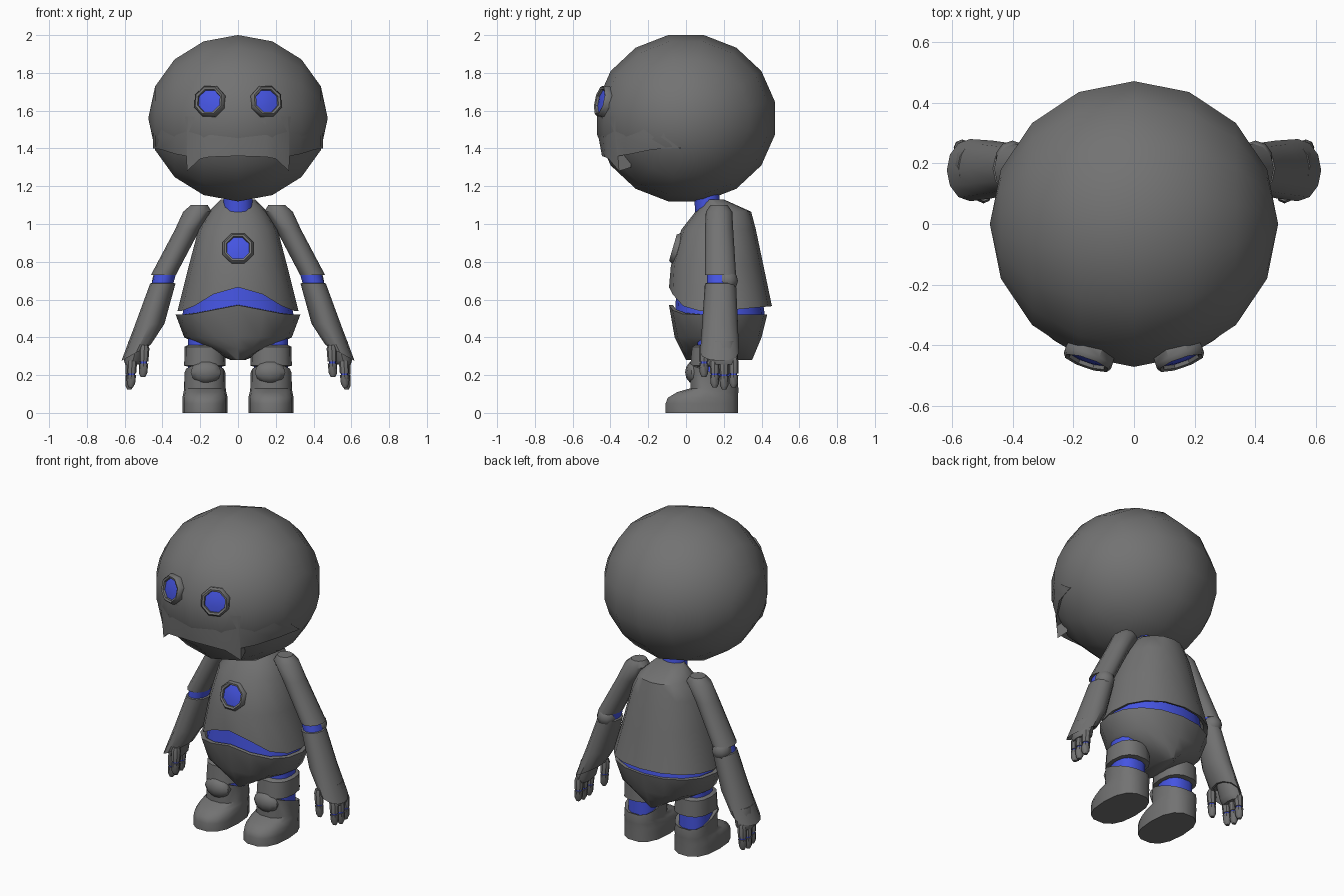
import bpy, bmesh, math
from mathutils import Matrix, Vector

if "Cube" in bpy.data.objects:
    bpy.data.objects.remove(bpy.data.objects["Cube"])


def material(name, rgb):
    m = bpy.data.materials.new(name)
    m.diffuse_color = (*rgb, 1)
    m.use_nodes = True
    m.node_tree.nodes["Principled BSDF"].inputs["Base Color"].default_value = m.diffuse_color
    return m


GREY = material("dark grey shell", (0.17, 0.17, 0.17))
BLUE = material("blue joints", (0.06, 0.09, 0.76))


def finish(name, bm, mat, mirror=False):
    bmesh.ops.recalc_face_normals(bm, faces=bm.faces)
    me = bpy.data.meshes.new(name)
    bm.to_mesh(me)
    bm.free()
    me.materials.append(mat)
    for p in me.polygons:
        p.use_smooth = True
    me.set_sharp_from_angle(angle=math.radians(42))
    ob = bpy.data.objects.new(name, me)
    bpy.context.collection.objects.link(ob)
    if mirror:
        ob.modifiers.new("Mirror", 'MIRROR')
    return ob


def ring(z, rx, yf, yb, cx=0, tilt=0, n=12, e=2.0, lift=None):
    """Rounded horizontal outline from yf (front) to yb (back)."""
    pts = []
    for i in range(n):
        a = 2 * math.pi * i / n
        c, s = math.cos(a), math.sin(a)
        c = math.copysign(abs(c) ** (2 / e), c)
        s = math.copysign(abs(s) ** (2 / e), s)
        h = z + tilt * rx * c + (lift(rx * c, s) if lift else 0)
        pts.append((cx + rx * c, (yf + yb) / 2 + (yb - yf) / 2 * s, h))
    return pts


def loft(name, rings, mat, mirror=False, closed=True):
    bm = bmesh.new()
    rows = [[bm.verts.new(p) for p in r] for r in rings]
    n = len(rows[0])
    for a, b in zip(rows, rows[1:]):
        for i in range(n if closed else n - 1):
            j = (i + 1) % n
            bm.faces.new((a[i], a[j], b[j], b[i]))
    if closed:
        bm.faces.new(rows[0])
        bm.faces.new(rows[-1])
    return finish(name, bm, mat, mirror)


def ball(name, c, r, mat, mirror=False, seg=10, rings=6, rot=Matrix()):
    bm = bmesh.new()
    bmesh.ops.create_uvsphere(bm, u_segments=seg, v_segments=rings, radius=1)
    m = Matrix.Translation(c) @ Matrix.Diagonal((*r, 1)) @ rot
    bmesh.ops.transform(bm, matrix=m, verts=bm.verts)
    return finish(name, bm, mat, mirror)


def lens(name, c, normal, mirror):
    """Octagonal grey rim around a blue glass disc."""
    q = Vector(normal).to_track_quat('Z', 'Y').to_matrix().to_4x4()
    m = Matrix.Translation(c) @ q @ Matrix.Rotation(math.pi / 8, 4, 'Z')

    def circle(r, h):
        return [m @ Vector((r * math.cos(k * math.pi / 4), r * math.sin(k * math.pi / 4), h))
                for k in range(8)]
    loft(name + "_rim", [circle(.086, -.03), circle(.089, .005), circle(.078, .02),
                         circle(.066, .016), circle(.06, -.01)], GREY, mirror)
    loft(name + "_glass", [circle(.064, -.02), circle(.064, .004), circle(.03, .01)], BLUE, mirror)


# Head: sphere with its poles to the sides
HA, HB, HC, HZ = .475, .48, .449, 1.56
turn = Matrix.Rotation(math.pi / 2, 4, 'Y') @ Matrix.Rotation(math.pi / 16, 4, 'Z')
ball("head", (0, 0, HZ), (HA, HB, HC), GREY, seg=16, rings=8, rot=turn)


def head_y(x, z):
    return -HB * math.sqrt(max(0, 1 - (x / HA) ** 2 - ((z - HZ) / HC) ** 2))


# Overhanging upper lip with a fang at each side
edge = [(0, -.445, 1.36), (.15, -.43, 1.355), (.2, -.41, 1.345), (.27, -.355, 1.28),
        (.273, -.36, 1.36), (.33, -.295, 1.37), (.41, -.175, 1.395), (.45, -.03, 1.40)]
top = [(x * .97, head_y(x, 1.57) * .975, 1.57) for x, y, z in edge]
mid = [(x, min(head_y(x, 1.46) * .99, y), 1.46) for x, y, z in edge]
back = [(x * .93, y * .82, z + .02) for x, y, z in edge]
loft("upper_lip", [top, mid, edge, back], GREY, True, closed=False)

# Eyes and chest light
ex, ez = .15, 1.65
ey = head_y(ex, ez)
lens("eye", (ex, ey + .005, ez), (ex / HA ** 2, ey / HB ** 2, (ez - HZ) / HC ** 2), True)
lens("chest_light", (0, -.05, .87), (0, -.95, .28), False)

# Neck
loft("neck", [ring(1.2, .075, .04, .17), ring(1.04, .08, .05, .19)], BLUE)


# Torso shell with an arched front hem
def hem(x, s):
    if s > 0:
        return .025 * s
    return .125 * max(0, math.cos(min(abs(x) / .28, 1) * math.pi / 2)) ** 1.2


T = dict(n=16, e=2.15)
loft("torso", [ring(1.13, .09, .1, .2, **T), ring(1.065, .155, .05, .345, **T),
               ring(.97, .21, -.025, .37, **T), ring(.78, .26, -.08, .41, **T),
               ring(.54, .32, -.09, .455, lift=hem, **T),
               ring(.55, .295, -.065, .43, lift=hem, **T),
               ring(.72, .23, -.02, .38, **T)], GREY)

# Blue waist
loft("waist", [ring(.74, .25, -.045, .385, **T), ring(.5, .298, -.06, .42, **T)], BLUE)


# Hips, tapering to a wedge between the legs
def rim(x, s):
    return .05 * max(0, 1 - abs(x) / .26) if s < 0 else 0


loft("hips", [ring(.5, .28, -.04, .39, **T), ring(.522, .305, -.07, .415, lift=rim, **T),
              ring(.52, .33, -.09, .43, lift=rim, **T), ring(.40, .285, -.06, .40, **T),
              ring(.34, .17, -.03, .375, **T), ring(.28, .04, .0, .35, **T)], GREY)

# Legs
L = dict(cx=.175, n=14, e=2.5)
loft("thigh_joint", [ring(.44, .09, .06, .25, **L), ring(.1, .09, .06, .25, **L)], BLUE, True)
loft("thigh_cuff", [ring(.36, .09, .05, .26, **L), ring(.35, .108, .03, .275, **L),
                    ring(.25, .11, .02, .28, **L), ring(.245, .09, .05, .25, **L)], GREY, True)


def slope(x, s):
    return -.045 * s


loft("boot", [ring(.2, .09, .05, .25, lift=slope, **L), ring(.21, .109, .02, .275, lift=slope, **L),
              ring(.13, .11, .02, .28, **L), ring(.11, .113, -.05, .28, **L),
              ring(.08, .12, -.1, .28, **L), ring(.05, .12, -.112, .28, **L),
              ring(0, .12, -.112, .28, **L)], GREY, True)
ball("knee_pad", (.17, .045, .215), (.085, .05, .062), GREY, True)

# Arms
loft("upper_arm", [ring(1.10, .045, .13, .22, .205), ring(1.065, .075, .105, .245, .215),
                   ring(.97, .066, .1, .25, .268), ring(.73, .066, .10, .265, .395),
                   ring(.735, .05, .12, .245, .393)], GREY, True)
loft("elbow_joint", [ring(.77, .056, .11, .25, .375), ring(.65, .058, .11, .25, .41)], BLUE, True)
ball("elbow_pad", (.40, .215, .70), (.058, .06, .06), GREY, True)
loft("forearm", [ring(.69, .05, .12, .245, .397), ring(.685, .067, .10, .265, .398),
                 ring(.47, .077, .085, .275, .467), ring(.318, .077, .075, .28, .54, -.55),
                 ring(.325, .065, .09, .265, .54, -.55),
                 ring(.37, .055, .1, .255, .52)], GREY, True)

# Hands: palm, three fingers and a thumb, with blue knuckles
loft("palm", [ring(.38, .05, .12, .26, .53), ring(.28, .05, .125, .275, .555),
              ring(.255, .035, .135, .27, .562)], GREY, True)
fingers = [("thumb", .495, .095, .36, .19), ("front_finger", .56, .152, .29, .135),
           ("middle_finger", .567, .202, .29, .125), ("rear_finger", .565, .252, .29, .135)]
for name, x, y, z0, z1 in fingers:
    def fr(z, r):
        return ring(z, r, y - r, y + r, x + .05 * (z0 - z), n=8)
    zm = z0 + (z1 - z0) * .55
    loft(name + "_base", [fr(z0, .02), fr(z0 - .02, .027), fr(zm + .005, .025)], GREY, True)
    loft(name + "_knuckle", [fr(zm + .012, .019), fr(zm - .012, .019)], BLUE, True)
    loft(name + "_tip", [fr(zm - .005, .025), fr(z1 + .02, .022), fr(z1, .012)], GREY, True)
